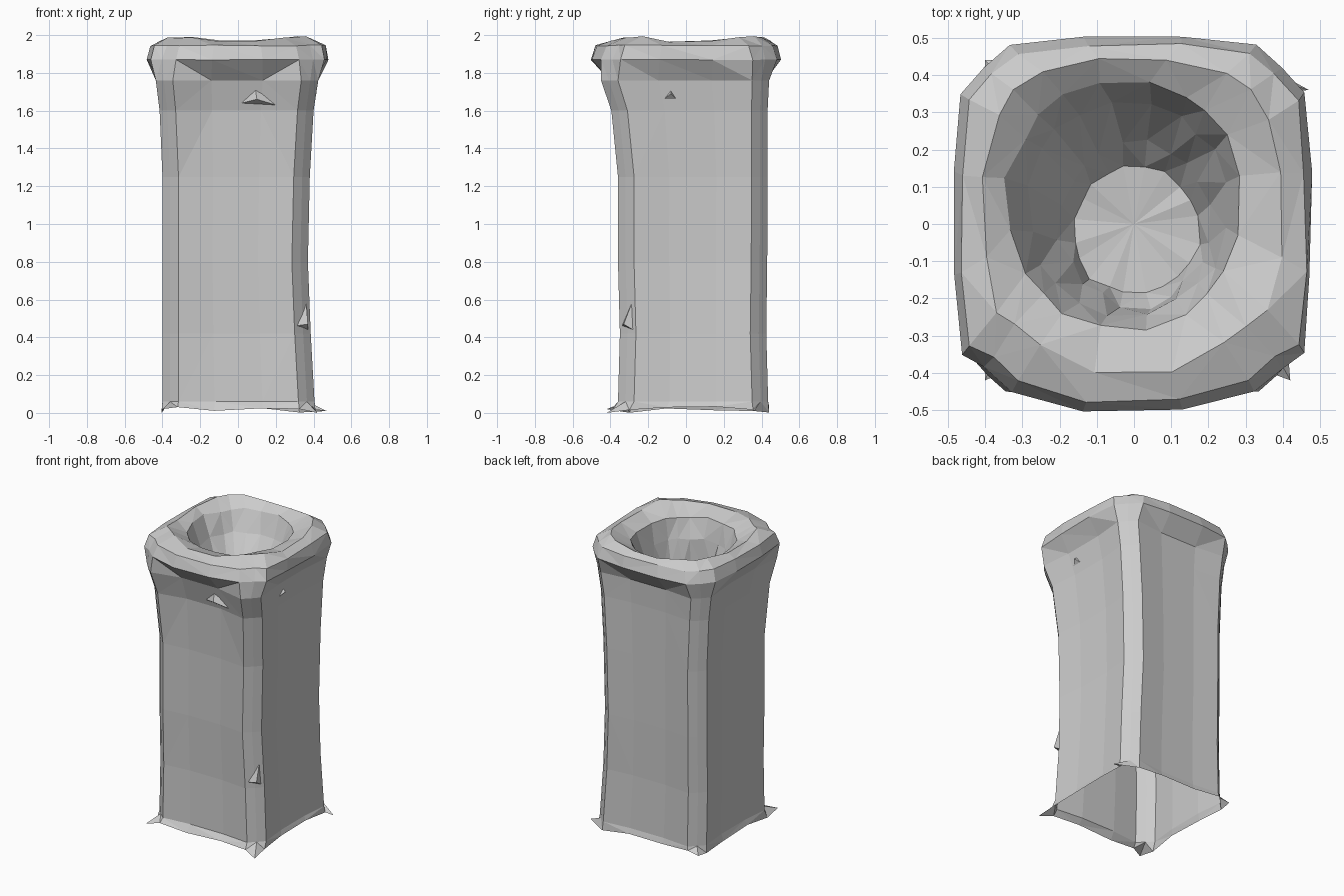
import bpy, bmesh, random
from mathutils import Vector

random.seed(7)
old = bpy.data.objects.get("Cube")
if old:
    bpy.data.objects.remove(old)

stone = bpy.data.materials.new("pale grey stone")
stone.use_nodes = True
GREY = (0.6, 0.6, 0.6, 1)
stone.diffuse_color = GREY
stone.node_tree.nodes["Principled BSDF"].inputs["Base Color"].default_value = GREY


def outline(x0, x1, y0, y1, cut, bulge):
    """Square with cut corners; sides swell (bulge > 0) or sink (bulge < 0)."""
    pts = []
    corners = [(x0, y0), (x1, y0), (x1, y1), (x0, y1)]
    swell, sink = max(bulge, 0), min(bulge, 0)
    for i in range(4):
        a, b = Vector(corners[i]), Vector(corners[(i + 1) % 4])
        along = (b - a).normalized()
        out = Vector((along.y, -along.x))
        for t in (0, 0.3, 0.7, 1):
            shift = -swell if t in (0, 1) else sink
            pts.append((a + along * cut).lerp(b - along * cut, t) + out * shift)
        pts.append(b - (along + out) * (cut + swell) * 0.47)
    return pts


def ring(bm, z, x0, x1, y0, y1, cut, bulge, rough=0.0, lift=0.0):
    """One level of a loft; lift raises the corners above the side middles."""
    verts = []
    for i, p in enumerate(outline(x0, x1, y0, y1, cut, bulge)):
        jx, jy, jz = (random.uniform(-rough, rough) for _ in range(3))
        up = lift if i % 5 in (0, 3, 4) else 0
        verts.append(bm.verts.new((p.x + jx, p.y + jy, z + up + jz * 0.6)))
    return verts


def loft(bm, rings):
    """Skin consecutive rings of equal length."""
    for low, high in zip(rings, rings[1:]):
        n = len(low)
        for i in range(n):
            j = (i + 1) % n
            bm.faces.new((low[i], low[j], high[j], high[i]))


def neck(bm):
    """Level shared by the shaft and the collar, hollowed at the front."""
    verts = ring(bm, 1.76, -0.435, 0.425, -0.45, 0.44, 0.09, -0.02)
    for i in (1, 2):
        verts[i].co.y += 0.025
    return verts


def finish(bm, name):
    bmesh.ops.triangulate(bm, faces=bm.faces, quad_method="SHORT_EDGE")
    mesh = bpy.data.meshes.new(name)
    bm.to_mesh(mesh)
    bm.free()
    mesh.materials.append(stone)
    obj = bpy.data.objects.new(name, mesh)
    bpy.context.collection.objects.link(obj)


# Hollow shaft with slightly sunken sides and a ragged foot, open below
bm = bmesh.new()
foot = ring(bm, 0.0, -0.405, 0.41, -0.385, 0.44, 0.085, -0.012)
for v in foot:
    v.co.z = random.uniform(0.0, 0.035)
for i, tip in ((4, (0.42, -0.42, 0.0)), (9, (0.47, 0.36, 0.01)),
               (14, (-0.40, 0.44, 0.02)), (19, (-0.40, -0.42, 0.02))):
    foot[i].co = tip
CUT, SINK = 0.085, -0.018
shaft = [foot,
         ring(bm, 0.06, -0.40, 0.405, -0.36, 0.435, CUT, SINK),
         ring(bm, 0.42, -0.40, 0.385, -0.35, 0.425, CUT, SINK),
         ring(bm, 0.80, -0.40, 0.37, -0.36, 0.43, CUT, SINK),
         ring(bm, 1.25, -0.40, 0.38, -0.36, 0.432, CUT, SINK),
         ring(bm, 1.60, -0.415, 0.40, -0.395, 0.432, CUT, SINK),
         neck(bm)]
for i in (1, 2):
    shaft[5][i].co.y += 0.02
loft(bm, shaft)
finish(bm, "shaft")

# Collar, lumpy flat rim and the bowl sunk into it
bm = bmesh.new()
R = 0.01
collar = [neck(bm),
          ring(bm, 1.87, -0.48, 0.475, -0.50, 0.50, 0.15, 0.015, 0.004),
          ring(bm, 1.945, -0.46, 0.46, -0.475, 0.48, 0.15, 0.02, 0.005),
          ring(bm, 1.97, -0.40, 0.39, -0.39, 0.44, 0.15, 0.03, R, 0.02),
          ring(bm, 1.93, -0.34, 0.285, -0.28, 0.385, 0.15, 0.04, R),
          ring(bm, 1.80, -0.28, 0.25, -0.24, 0.325, 0.13, 0.03, R),
          ring(bm, 1.64, -0.20, 0.205, -0.22, 0.225, 0.11, 0.03, R),
          ring(bm, 1.56, -0.165, 0.175, -0.19, 0.16, 0.09, 0.02, R)]
# The front corners of the collar are worn rounder
for level in collar[1:4]:
    for i in (0, 3, 4, 19):
        level[i].co.y += 0.035
loft(bm, collar)
floor = collar[-1]
centre = bm.verts.new((0.0, 0.0, 1.55))
for i in range(len(floor)):
    bm.faces.new((floor[i], floor[(i + 1) % len(floor)], centre))
finish(bm, "collar_and_bowl")


def chip(name, base, tip):
    """Small three-sided flake standing out of the surface."""
    bm = bmesh.new()
    corners = [bm.verts.new(p) for p in base]
    peak = bm.verts.new(tip)
    for i in range(3):
        bm.faces.new((corners[i], corners[(i + 1) % 3], peak))
    bmesh.ops.recalc_face_normals(bm, faces=bm.faces)
    finish(bm, name)


# Broken flakes on the front edge, the front and the side
chip("edge_chip", ((0.30, -0.34, 0.46), (0.37, -0.28, 0.44), (0.36, -0.28, 0.60)),
     (0.37, -0.33, 0.47))
chip("front_chip", ((0.02, -0.37, 1.64), (0.2, -0.38, 1.63), (0.09, -0.38, 1.73)),
     (0.10, -0.41, 1.66))
chip("side_chip", ((0.38, -0.13, 1.65), (0.38, -0.04, 1.65), (0.39, -0.08, 1.71)),
     (0.415, -0.08, 1.69))
